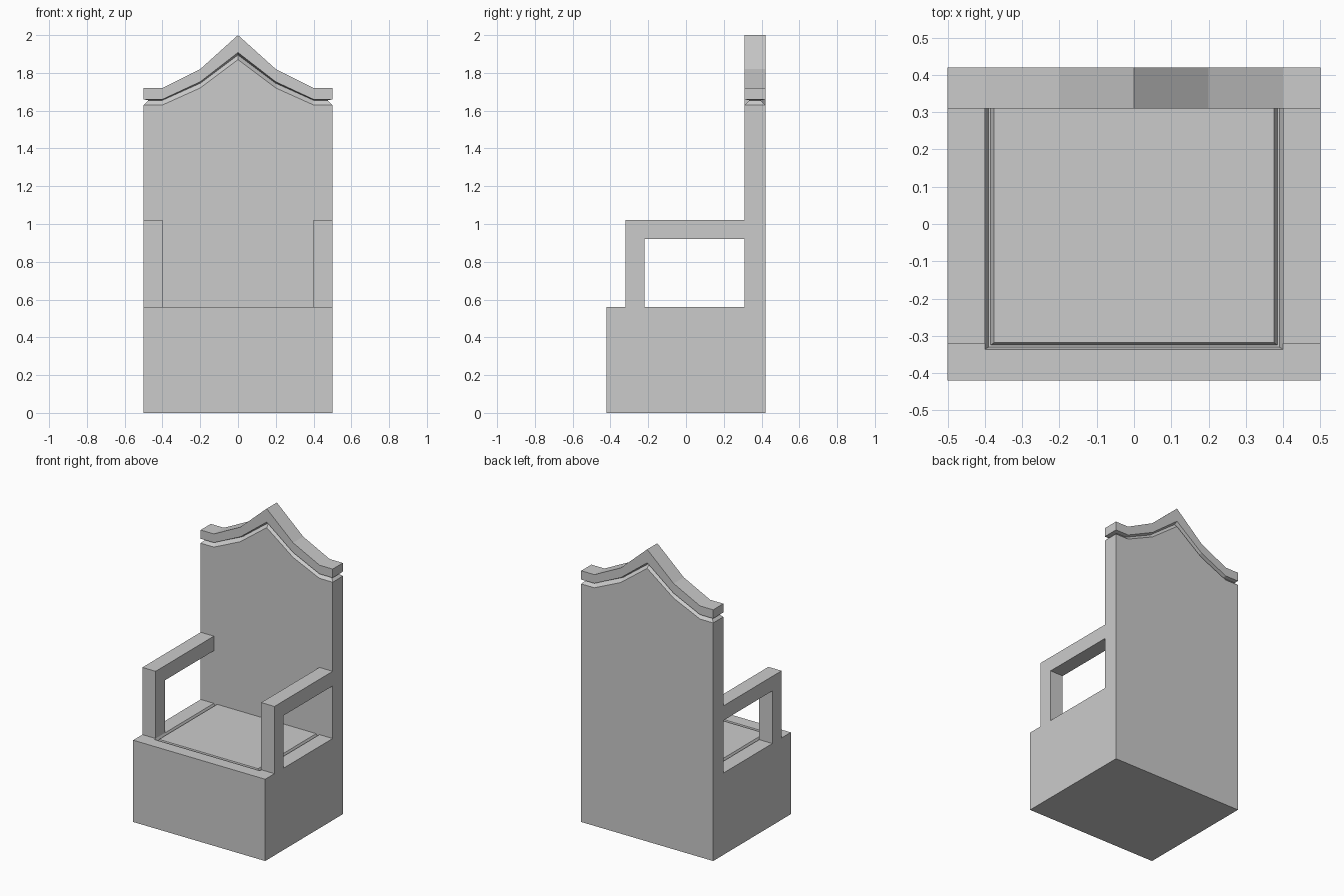
import bpy, bmesh

if "Cube" in bpy.data.objects:
    bpy.data.objects.remove(bpy.data.objects["Cube"])


def make_object(name, bm):
    bmesh.ops.recalc_face_normals(bm, faces=bm.faces)
    mesh = bpy.data.meshes.new(name)
    bm.to_mesh(mesh)
    bm.free()
    obj = bpy.data.objects.new(name, mesh)
    bpy.context.collection.objects.link(obj)
    return obj


# Seat base: U-shaped rings stepping up the sides and through the seat groove
rings = [(0.50, -0.42, 0.0), (0.50, -0.42, 0.56), (0.40, -0.336, 0.56),
         (0.39, -0.33, 0.54), (0.385, -0.325, 0.54), (0.375, -0.318, 0.56)]
BACK_FRONT = 0.31
bm = bmesh.new()
loops = [[bm.verts.new(p) for p in ((-w, BACK_FRONT, z), (-w, f, z),
                                    (w, f, z), (w, BACK_FRONT, z))]
         for w, f, z in rings]
for a, b in zip(loops, loops[1:]):
    for i in range(3):
        bm.faces.new((a[i], a[i + 1], b[i + 1], b[i]))
bm.faces.new(loops[0])
bm.faces.new(loops[-1])
bm.faces.new([l[0] for l in loops] + [l[3] for l in reversed(loops)])
make_object("seat_base", bm)

# Backrest: stacked outlines, pinched in to form the groove under the crest
xs = [-0.5, -0.4, -0.2, 0.0, 0.2, 0.4, 0.5]
levels = [  # heights at x = 0.5, 0.4, 0.2, 0 and inset
    ((0.0, 0.0, 0.0, 0.0), 0.0),
    ((1.63, 1.63, 1.72, 1.87), 0.0),
    ((1.655, 1.655, 1.745, 1.895), 0.025),
    ((1.66, 1.66, 1.753, 1.908), 0.0),
    ((1.72, 1.72, 1.82, 2.0), 0.0),
]
bm = bmesh.new()
loops = []
for heights, inset in levels:
    zs = list(heights) + list(heights[-2::-1])
    row = [(max(-0.5 + inset, min(0.5 - inset, x)), z) for x, z in zip(xs, zs)]
    front = [bm.verts.new((x, BACK_FRONT + inset, z)) for x, z in row]
    rear = [bm.verts.new((x, 0.42 - inset, z)) for x, z in row]
    loops.append(front + rear[::-1])
n = len(loops[0])
for a, b in zip(loops, loops[1:]):
    for i in range(n):
        j = (i + 1) % n
        bm.faces.new((a[i], a[j], b[j], b[i]))
for cap in (loops[0], loops[-1]):
    for i in range(len(xs) - 1):
        bm.faces.new((cap[i], cap[i + 1], cap[n - 2 - i], cap[n - 1 - i]))
make_object("backrest", bm)

# Armrests: L-shaped side profile extruded across the arm width
profile = [(-0.32, 0.56), (-0.22, 0.56), (-0.22, 0.92),
           (BACK_FRONT, 0.92), (BACK_FRONT, 1.02), (-0.32, 1.02)]
for side, label in ((-1, "left"), (1, "right")):
    bm = bmesh.new()
    face = bm.faces.new([bm.verts.new((0.4 * side, y, z)) for y, z in profile])
    ext = bmesh.ops.extrude_face_region(bm, geom=[face], use_keep_orig=True)
    moved = [g for g in ext["geom"] if isinstance(g, bmesh.types.BMVert)]
    bmesh.ops.translate(bm, verts=moved, vec=(0.1 * side, 0, 0))
    make_object(label + "_armrest", bm)
